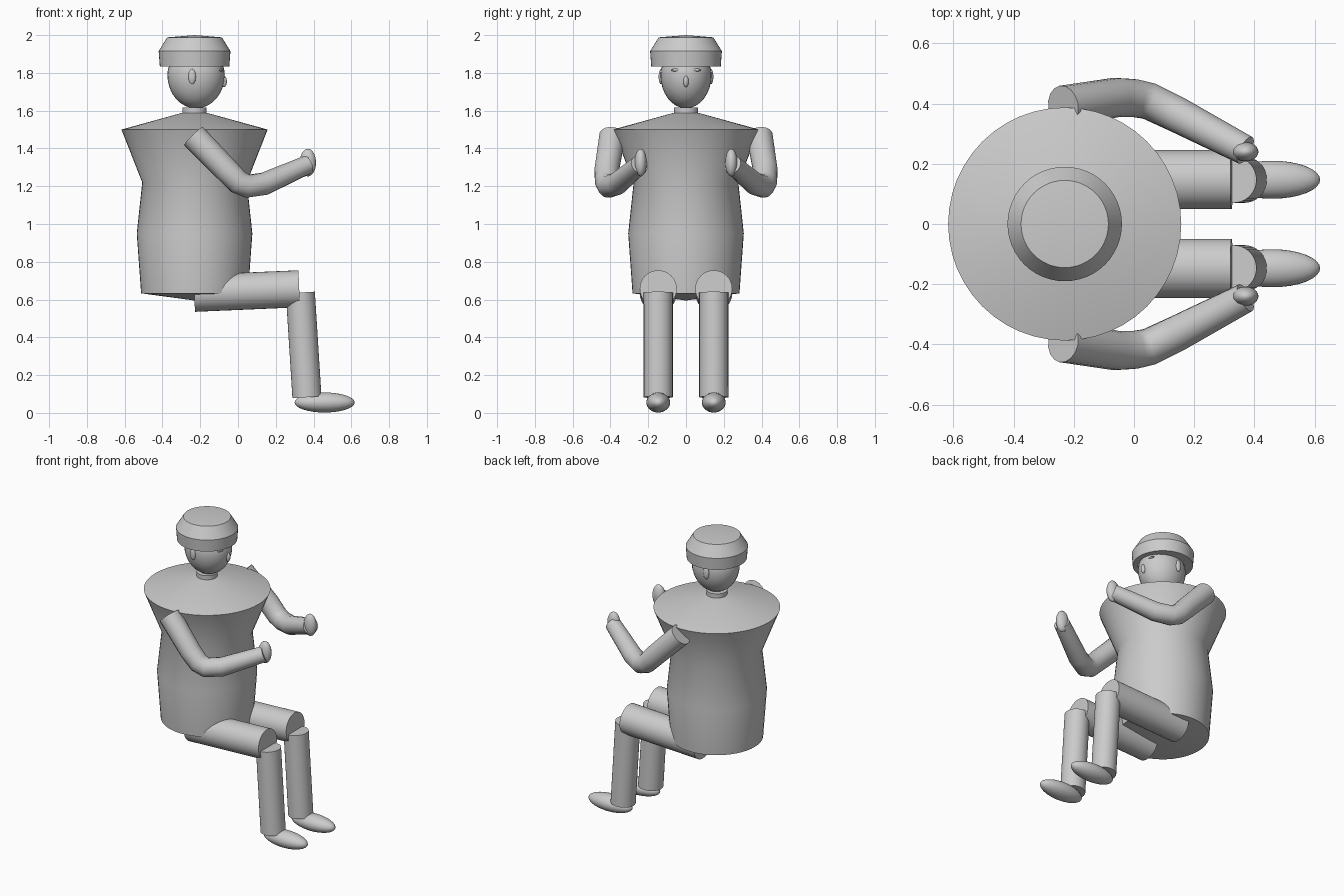
import bpy, bmesh, math
from mathutils import Vector

if "Cube" in bpy.data.objects:
    bpy.data.objects.remove(bpy.data.objects["Cube"])

AXIS_X = -0.23


def smooth(ob, angle=32):
    bpy.ops.object.select_all(action='DESELECT')
    ob.select_set(True)
    bpy.context.view_layer.objects.active = ob
    bpy.ops.object.shade_smooth_by_angle(angle=math.radians(angle))


def lathe(name, profile, x=AXIS_X, sides=48, angle=32):
    """Revolve (radius, z) points about a vertical axis."""
    bm = bmesh.new()
    vs = [bm.verts.new((r, 0, z)) for r, z in profile]
    edges = [bm.edges.new(p) for p in zip(vs, vs[1:])]
    bmesh.ops.spin(bm, geom=vs + edges, cent=(0, 0, 0), axis=(0, 0, 1),
                   angle=2 * math.pi, steps=sides, use_merge=True)
    bmesh.ops.remove_doubles(bm, verts=bm.verts, dist=1e-5)
    bmesh.ops.recalc_face_normals(bm, faces=bm.faces)
    me = bpy.data.meshes.new(name)
    bm.to_mesh(me)
    bm.free()
    ob = bpy.data.objects.new(name, me)
    bpy.context.collection.objects.link(ob)
    ob.location.x = x
    smooth(ob, angle)
    return ob


def ball(name, centre, radii, angle=60):
    bpy.ops.mesh.primitive_uv_sphere_add(segments=32, ring_count=16, location=centre)
    ob = bpy.context.object
    ob.name = name
    for v in ob.data.vertices:
        v.co *= Vector(radii)[:] and 1
        v.co = Vector([c * r for c, r in zip(v.co, radii)])
    smooth(ob, angle)
    return ob


def rod(name, a, b, radius):
    a, b = Vector(a), Vector(b)
    bpy.ops.mesh.primitive_cylinder_add(vertices=32, radius=radius, depth=(b - a).length,
                                        location=(a + b) / 2)
    ob = bpy.context.object
    ob.name = name
    ob.rotation_euler = (b - a).to_track_quat('Z', 'Y').to_euler()
    smooth(ob)


def tube(name, points):
    """Tapered tube through (x, y, z, radius) points."""
    cu = bpy.data.curves.new(name, 'CURVE')
    cu.dimensions = '3D'
    cu.bevel_depth = 1
    cu.bevel_resolution = 6
    cu.use_fill_caps = True
    sp = cu.splines.new('POLY')
    sp.points.add(len(points) - 1)
    for p, (x, y, z, r) in zip(sp.points, points):
        p.co = (x, y, z, 1)
        p.radius = r
    ob = bpy.data.objects.new(name, cu)
    bpy.context.collection.objects.link(ob)
    bpy.ops.object.select_all(action='DESELECT')
    ob.select_set(True)
    bpy.context.view_layer.objects.active = ob
    bpy.ops.object.convert(target='MESH')
    smooth(bpy.context.object, 40)


# Torso with sloping shoulders and shallow underside
lathe("torso", [(0, 0.595), (0.283, 0.633), (0.306, 0.95), (0.277, 1.22),
                (0.387, 1.5), (0.06, 1.59), (0, 1.59)])
lathe("neck", [(0, 1.56), (0.064, 1.56), (0.064, 1.617), (0, 1.617)])

# Cap
lathe("hat", [(0, 1.835), (0.184, 1.835), (0.19, 1.915), (0.145, 1.988), (0, 2.0)])

# Head: egg narrowing to the chin
head = ball("head", (-0.222, 0, 1.79), (0.152, 0.135, 0.178))
for v in head.data.vertices:
    if v.co.z > 0:
        v.co.z *= 0.8
ball("nose", (-0.075, 0, 1.755), (0.016, 0.014, 0.03))

for side, s in (("right", -1), ("left", 1)):
    # Face details
    ball(side + "_ear", (-0.243, s * 0.132, 1.78), (0.02, 0.013, 0.04))
    ball(side + "_brow", (-0.092, s * 0.05, 1.815), (0.012, 0.03, 0.008))

    # Bent arm and hand
    tube(side + "_arm", [(-0.235, s * 0.39, 1.465, 0.07), (-0.06, s * 0.42, 1.285, 0.066),
                         (0.0, s * 0.418, 1.222, 0.064), (0.05, s * 0.408, 1.2, 0.062),
                         (0.14, s * 0.365, 1.213, 0.06), (0.37, s * 0.245, 1.315, 0.05)])
    ball(side + "_hand", (0.37, s * 0.24, 1.325), (0.043, 0.032, 0.073))

    # Leg
    y = s * 0.147
    rod(side + "_thigh", (-0.232, y, 0.633), (0.324, y, 0.657), 0.098)
    rod(side + "_shin", (0.33, y, 0.637), (0.365, y, 0.083), 0.077)
    ball(side + "_foot", (0.459, y, 0.055), (0.159, 0.063, 0.053))
